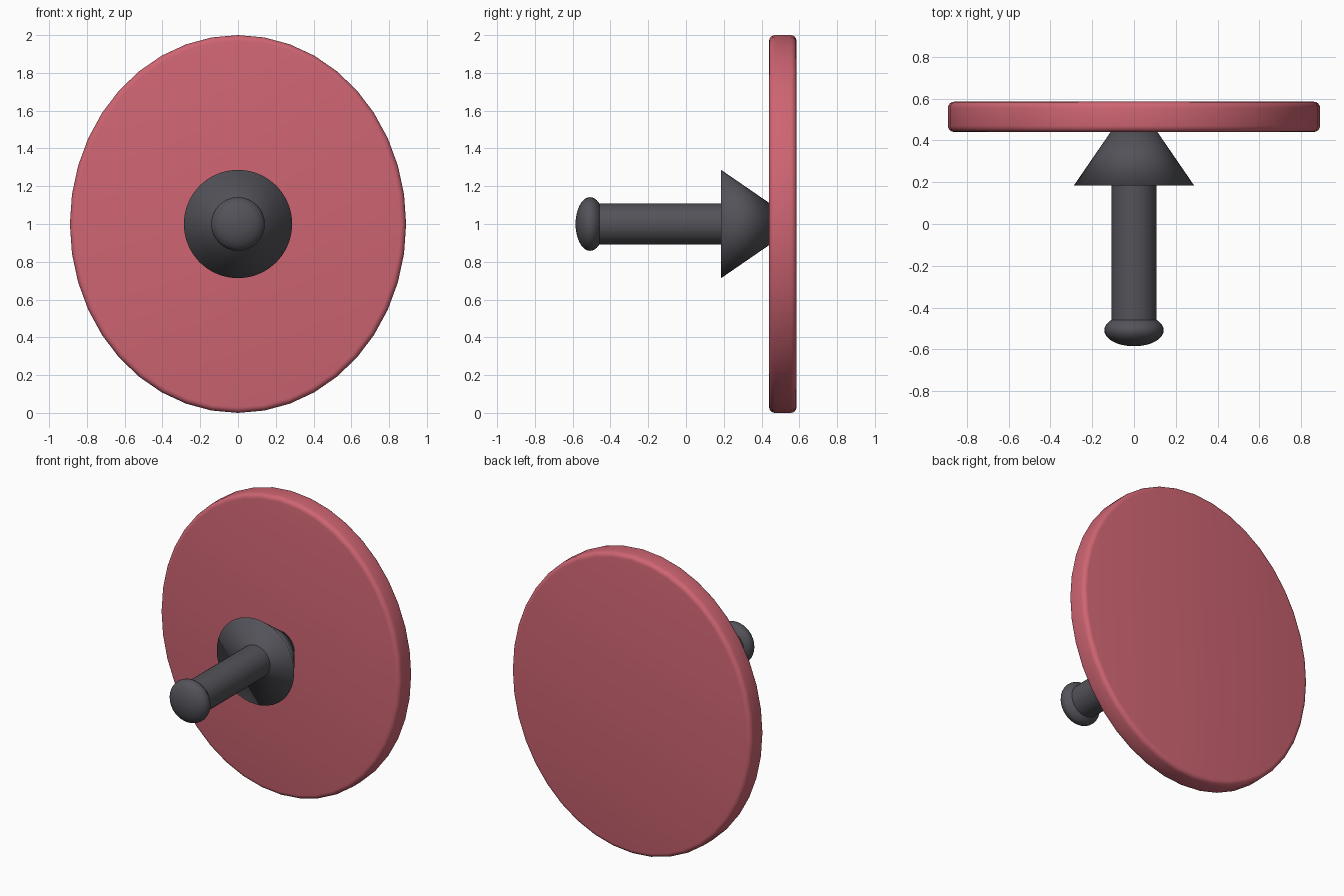
import bpy
from math import radians

if "Cube" in bpy.data.objects:
    bpy.data.objects.remove(bpy.data.objects["Cube"], do_unlink=True)

MID_Z = 1.0


def make_material(name, color):
    mat = bpy.data.materials.new(name)
    mat.use_nodes = True
    mat.diffuse_color = color
    mat.node_tree.nodes["Principled BSDF"].inputs["Base Color"].default_value = color
    return mat


red = make_material("soft red", (0.62, 0.13, 0.17, 1))
grey = make_material("dark grey", (0.085, 0.085, 0.1, 1))


def finish(name, mat):
    obj = bpy.context.object
    obj.name = name
    obj.data.materials.append(mat)
    bpy.ops.object.transform_apply(location=False, rotation=True, scale=True)
    return obj


def turned(name, mat, y0, y1, r0, r1, sides=40, widen=1.0):
    """Round part along y, radius r0 at its front end y0 and r1 at y1."""
    bpy.ops.mesh.primitive_cone_add(
        vertices=sides, radius1=r0, radius2=r1, depth=y1 - y0,
        location=(0, (y0 + y1) / 2, MID_Z), rotation=(radians(-90), 0, 0))
    bpy.context.object.scale.x = widen
    return finish(name, mat)


# Oval plate with a rounded rim
plate = turned("plate", red, 0.44, 0.585, 1.0, 1.0, widen=0.89)
bevel = plate.modifiers.new("rim", "BEVEL")
bevel.width = 0.03
bevel.segments = 4
bevel.limit_method = "ANGLE"
bevel.angle_limit = radians(40)
bpy.ops.object.shade_smooth()

# Flared collar, widest at the front
turned("collar", grey, 0.185, 0.45, 0.287, 0.105)
bpy.ops.object.shade_smooth()

# Straight stem
turned("stem", grey, -0.5, 0.2, 0.108, 0.108)
bpy.ops.object.shade_smooth_by_angle(angle=radians(40))

# Flattened knob on the stem end
bpy.ops.mesh.primitive_uv_sphere_add(
    segments=32, ring_count=20, radius=0.142,
    location=(0, -0.508, MID_Z), rotation=(radians(90), 0, 0))
bpy.context.object.scale.z = 0.54
finish("knob", grey)
bpy.ops.object.shade_smooth()
